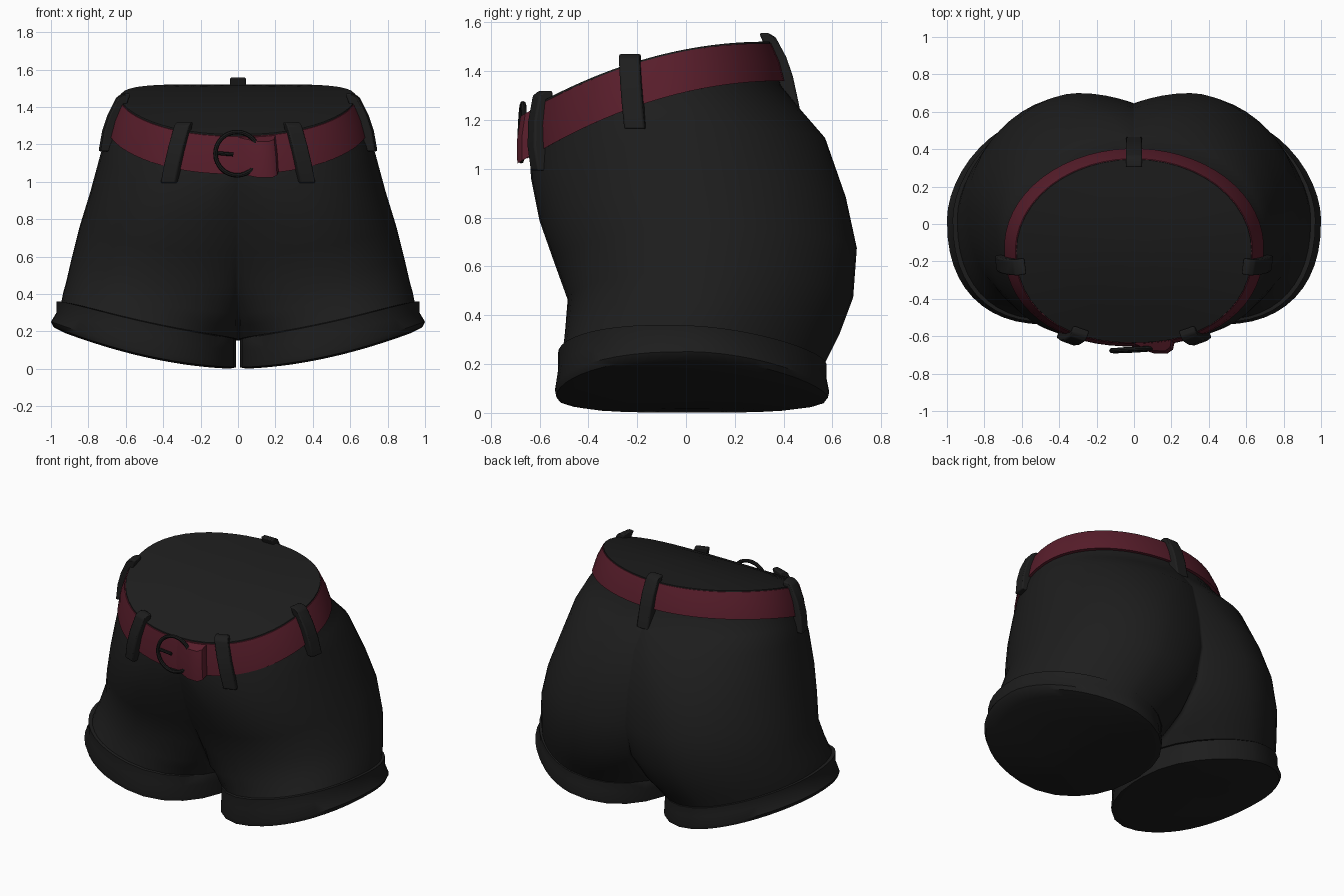
import bpy, bmesh, math
from mathutils import Vector

cube = bpy.data.objects.get("Cube")
if cube:
    bpy.data.objects.remove(cube, do_unlink=True)


def material(name, color):
    m = bpy.data.materials.new(name)
    m.use_nodes = True
    m.diffuse_color = (*color, 1)
    bsdf = m.node_tree.nodes["Principled BSDF"]
    bsdf.inputs["Base Color"].default_value = (*color, 1)
    bsdf.inputs["Roughness"].default_value = 0.8
    return m


DENIM = material("black denim", (0.0125, 0.0125, 0.0125))
LEATHER = material("dark red leather", (0.098, 0.0125, 0.024))
METAL = material("black metal", (0.011, 0.011, 0.011))


def spow(v, p):
    return math.copysign(abs(v) ** p, v)


def smooth(obj, angle):
    bpy.ops.object.select_all(action='DESELECT')
    obj.select_set(True)
    bpy.context.view_layer.objects.active = obj
    bpy.ops.object.shade_smooth_by_angle(angle=math.radians(angle))


def loft(name, rings, mat, caps=True, mirror=False, angle=40, wrap=False):
    """Skin a list of closed rings into one object."""
    bm = bmesh.new()
    rows = [[bm.verts.new(p) for p in ring] for ring in rings]
    n = len(rows[0])
    pairs = list(zip(rows, rows[1:]))
    if wrap:
        pairs.append((rows[-1], rows[0]))
    for a, b in pairs:
        for i in range(n):
            j = (i + 1) % n
            bm.faces.new((a[i], a[j], b[j], b[i]))
    if caps:
        bm.faces.new(rows[0])
        bm.faces.new(rows[-1])
    bmesh.ops.recalc_face_normals(bm, faces=bm.faces)
    # Open the hidden wall on the mirror plane so that both halves join
    if mirror:
        wall = [f for f in bm.faces if all(abs(v.co.x) < 1e-5 for v in f.verts)]
        bmesh.ops.delete(bm, geom=wall, context='FACES')
    mesh = bpy.data.meshes.new(name)
    bm.to_mesh(mesh)
    bm.free()
    mesh.materials.append(mat)
    obj = bpy.data.objects.new(name, mesh)
    bpy.context.collection.objects.link(obj)
    if mirror:
        obj.modifiers.new("mirror", 'MIRROR')
    smooth(obj, angle)
    return obj


def waist_z(y):
    return 1.49 + 0.19 * y - 0.29 * y * y


def hem_z(x):
    return 0.22 * abs(x) ** 1.8


def cuff_height(y):
    return 0.155 - 0.04 * y + 0.06 * y * y


def half_section(outer, mid, front, back, dent, gap=0.0, roundness=0.0, outer_n=24, inner_n=6):
    """Outline of one half: rounded outside, dented towards the centre seam."""
    yc, b = (front + back) / 2, (back - front) / 2
    pts = []
    for i in range(outer_n + 1):
        s = math.pi * (i / outer_n - 0.5)
        p = 0.9 - 0.1 * mid if s < 0 else 1 + 0.25 * mid
        pts.append((mid + (outer - mid) * abs(math.cos(s)) ** p, yc + b * spow(math.sin(s), p)))
    curve = []
    for k in range(1, inner_n + 1):
        a = math.pi / 2 * k / inner_n
        sink = roundness * (1 - math.cos(a)) + (1 - roundness) * math.sin(a) ** 2
        curve.append((mid - (mid - gap) * math.sin(a), dent * sink))
    pts += [(x, back - d) for x, d in curve]
    pts += [(x, front + d) for x, d in reversed(curve)]
    return pts


# Shorts body: height fraction, outer x, middle x, front y, back y, seam dent
body_rows = [
    (0.00, 0.945, 0.46, -0.51, 0.57, 0.49),
    (0.05, 0.935, 0.43, -0.50, 0.60, 0.33),
    (0.10, 0.92, 0.40, -0.495, 0.63, 0.21),
    (0.22, 0.89, 0.34, -0.485, 0.685, 0.10),
    (0.38, 0.845, 0.30, -0.545, 0.70, 0.055),
    (0.54, 0.79, 0.24, -0.60, 0.655, 0.035),
    (0.72, 0.735, 0.12, -0.635, 0.57, 0.015),
    (0.80, 0.705, 0.04, -0.64, 0.47, 0.005),
    (0.87, 0.665, 0.0, -0.64, 0.39, 0.0),
    (1.00, 0.628, 0.0, -0.635, 0.345, 0.0),
]
rings = []
for f, X, mid, yf, yb, dent in body_rows:
    ring = half_section(X, mid, yf, yb, dent, roundness=max(0, 1 - 3 * f))
    rings.append([(x, y, (1 - f) * (hem_z(x) + cuff_height(y)) + f * waist_z(y)) for x, y in ring])
# Closed top inside the waistband
for s in (0.66, 0.33, 0.02):
    ring = half_section(0.628 * s, 0, -0.145 - 0.49 * s, -0.145 + 0.49 * s, 0)
    rings.append([(x, y, waist_z(y)) for x, y in ring])
loft("shorts_body", rings, DENIM, mirror=True)

# Turned-up cuffs with closed leg openings: part of cuff height, growth, shrink factor
cuff_rows = [(1.0, -0.04, 1), (0.97, 0.0, 1), (0.6, 0.0, 1), (0.2, 0.03, 1),
             (0.05, 0.015, 1), (0.0, 0, 0.92), (0.0, 0, 0.5), (0.0, 0, 0.05)]
rings = []
for h, grow, s in cuff_rows:
    mid, yc = 0.46, 0.025
    X = mid + (0.97 + grow - mid) * s
    gap = mid - (mid - 0.01) * s
    half = (0.55 + grow * 0.4) * s
    ring = half_section(X, mid, yc - half, yc + half, half * 0.92, gap, 1.0)
    rings.append([(x, y, hem_z(x) + h * cuff_height(y)) for x, y in ring])
loft("cuffs", rings, DENIM, mirror=True)


def belt_point(deg, u, off=0.0):
    """Point on the belt; u runs 0 (top edge) to 1 (bottom edge)."""
    t = math.radians(deg)
    X = 0.632 + 0.06 * u + off
    front, back = -0.638 - 0.015 * u - off, 0.348 + 0.054 * u + off
    p = 0.9 if math.sin(t) < 0 else 1.0
    x = X * spow(math.cos(t), p)
    y = (front + back) / 2 + (back - front) / 2 * spow(math.sin(t), p)
    return Vector((x, y, waist_z(y) - u * (0.175 - 0.04 * y)))


# Belt
belt_profile = [(0.04, -0.03), (0.04, 0.0), (0.5, 0.008), (1.0, 0.002), (1.0, -0.06)]
loft("belt", [[belt_point(i * 6 + 3, u, o) for i in range(60)] for u, o in belt_profile],
     LEATHER, caps=False, wrap=True)

# Belt tip folded over beside the buckle
tip = [(-90, 0.0), (-88, 0.015), (-83, 0.042), (-78, 0.05), (-75.5, 0.035), (-74, 0.0)]
loft("belt_tip", [[belt_point(d, 0.06, o), belt_point(d, 0.5, o + 0.008), belt_point(d, 0.98, o),
                   belt_point(d, 0.98, -0.02), belt_point(d, 0.06, -0.02)] for d, o in tip], LEATHER)


def belt_loop(name, deg, bottom, lean=0):
    """Bent strip over the belt: position along the drop, offset and depth."""
    path = [(-0.22, 0.0, 0.035), (-0.12, 0.025, 0.06), (0.4, 0.042, 0.07),
            (0.9, 0.042, 0.08), (bottom, 0.025, 0.1)]
    rings = []
    for u, off, depth in path:
        d = deg + lean * (u - 0.6)
        c = belt_point(d, u)
        side = belt_point(d + 2, u) - belt_point(d - 2, u)
        side.z = 0
        side.normalize()
        out = Vector((side.y, -side.x, 0))
        w = side * 0.043
        rings.append([c + out * off - w, c + out * off + w,
                      c + out * (off - depth) + w, c + out * (off - depth) - w])
    obj = loft(name, rings, DENIM, angle=35)
    bev = obj.modifiers.new("soft edges", 'BEVEL')
    bev.width = 0.008
    bev.segments = 2


# Belt loops
for label, sign in (("left", 1), ("right", -1)):
    belt_loop(label + "_front_loop", -90 + sign * 27, 1.4, sign * 1.8)
    belt_loop(label + "_side_loop", -90 + sign * 82, 1.5)
belt_loop("back_loop", 90, 1.75)

# Buckle ring and prong
bpy.ops.mesh.primitive_torus_add(major_segments=32, minor_segments=8, major_radius=0.116,
                                 minor_radius=0.012, location=(-0.005, -0.672, 1.15),
                                 rotation=(math.radians(88), 0, math.radians(3)))
ring = bpy.context.object
ring.name = "buckle_ring"
bpy.ops.mesh.primitive_cylinder_add(vertices=8, radius=0.01, depth=0.1,
                                    location=(-0.075, -0.672, 1.15), rotation=(0, math.radians(95), 0))
prong = bpy.context.object
prong.name = "buckle_prong"
for obj in (ring, prong):
    obj.data.materials.append(METAL)
    smooth(obj, 40)
